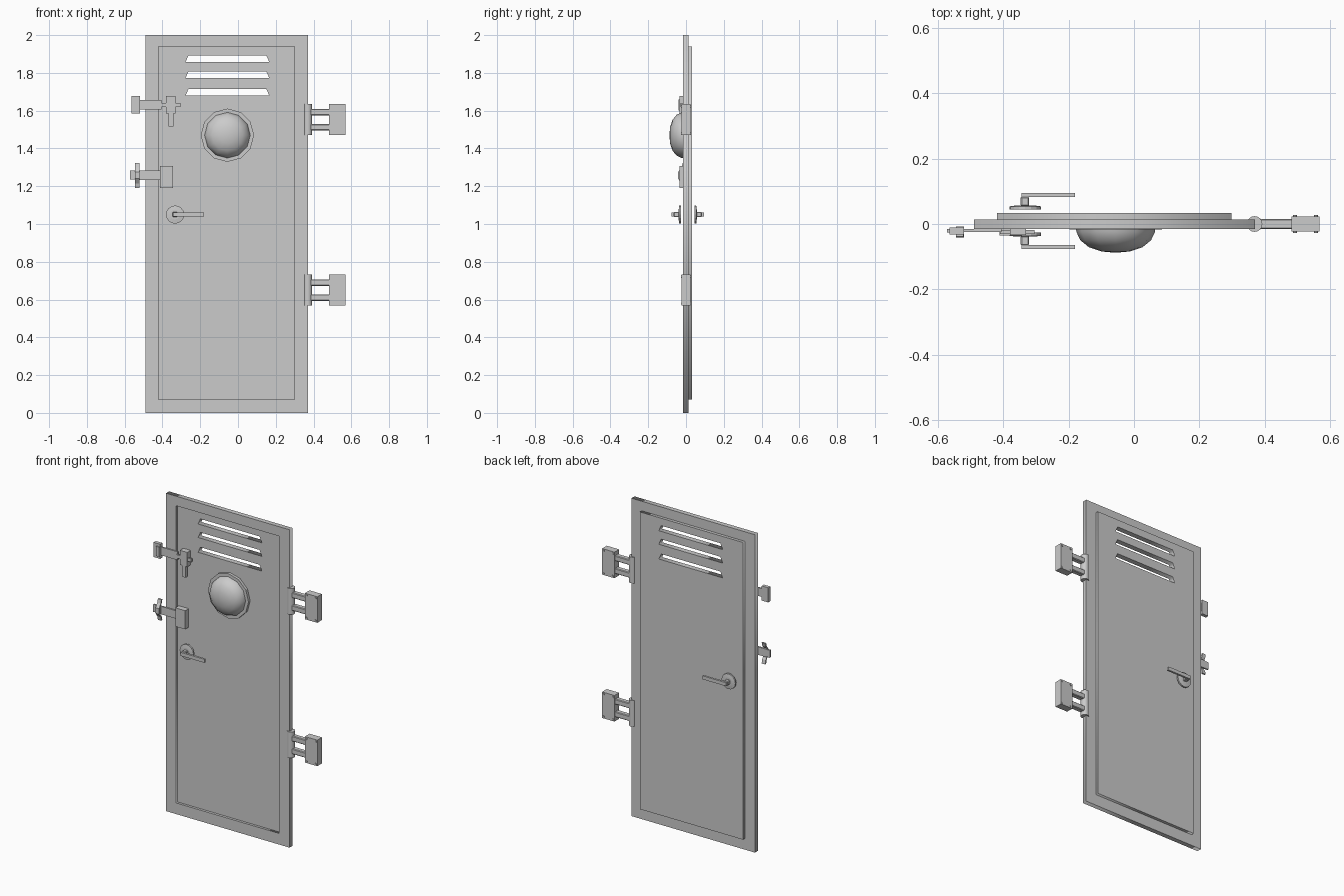
import bpy, bmesh, math

if "Cube" in bpy.data.objects:
    bpy.data.objects.remove(bpy.data.objects["Cube"])


def rect(x0, x1, z0, z1):
    return [(x0, z0), (x1, z0), (x1, z1), (x0, z1)]


def plate(name, outlines, y0, y1):
    """Flat plate in the XZ plane; later outlines inside the first become holes."""
    cu = bpy.data.curves.new(name, 'CURVE')
    cu.dimensions = '2D'
    cu.fill_mode = 'BOTH'
    cu.extrude = (y1 - y0) / 2
    for pts in outlines:
        s = cu.splines.new('POLY')
        s.points.add(len(pts) - 1)
        for p, (x, z) in zip(s.points, pts):
            p.co = (x, z, 0, 1)
        s.use_cyclic_u = True
    ob = bpy.data.objects.new(name, cu)
    ob.location = (0, (y0 + y1) / 2, 0)
    ob.rotation_euler = (math.pi / 2, 0, 0)
    bpy.context.collection.objects.link(ob)
    bpy.ops.object.select_all(action='DESELECT')
    bpy.context.view_layer.objects.active = ob
    ob.select_set(True)
    bpy.ops.object.convert(target='MESH')
    return bpy.context.object


def box(name, x0, x1, y0, y1, z0, z1, bevel=0):
    bpy.ops.mesh.primitive_cube_add(size=1, location=((x0 + x1) / 2, (y0 + y1) / 2, (z0 + z1) / 2))
    ob = bpy.context.object
    ob.name = name
    ob.scale = (x1 - x0, y1 - y0, z1 - z0)
    bpy.ops.object.transform_apply(location=False, rotation=False, scale=True)
    if bevel:
        m = ob.modifiers.new('bevel', 'BEVEL')
        m.width, m.segments = bevel, 1
    return ob


def lathe(name, profile, x, z, n):
    """Spin (radius, y) points around a y-directed axis through x, z."""
    bm = bmesh.new()
    vs = [bm.verts.new((x + r, y, z)) for r, y in profile]
    es = [bm.edges.new(e) for e in zip(vs, vs[1:])]
    bmesh.ops.spin(bm, geom=vs + es, cent=(x, 0, z), axis=(0, 1, 0),
                   angle=2 * math.pi, steps=n, use_duplicate=False)
    bmesh.ops.remove_doubles(bm, verts=bm.verts, dist=1e-5)
    bmesh.ops.recalc_face_normals(bm, faces=bm.faces)
    me = bpy.data.meshes.new(name)
    bm.to_mesh(me)
    bm.free()
    ob = bpy.data.objects.new(name, me)
    bpy.context.collection.objects.link(ob)
    return ob


# Door leaf: rim, and a panel set back with three vent slots
inner = rect(-0.42, 0.298, 0.07, 1.94)
plate('door_rim', [rect(-0.49, 0.37, 0, 2), inner], -0.016, 0.014)
slots = [[(-0.278, z), (0.166, z), (0.15, z + 0.036), (-0.262, z + 0.036)]
         for z in (1.679, 1.772, 1.857)]
plate('door_panel', [inner] + slots, 0.0, 0.033)

# Domed porthole with its flange
lathe('porthole_flange', [(0, 0.001), (0.141, 0.001), (0.141, -0.017), (0.12, -0.017), (0, -0.017)],
      -0.056, 1.47, 12)
dome = lathe('porthole_dome', [(0, -0.01), (0.122, -0.01), (0.12, -0.025), (0.108, -0.05),
                               (0.082, -0.071), (0.044, -0.084), (0, -0.088)], -0.056, 1.47, 12)
bpy.ops.object.select_all(action='DESELECT')
bpy.context.view_layer.objects.active = dome
dome.select_set(True)
bpy.ops.object.shade_smooth_by_angle(angle=math.radians(40))

# Hinges: knuckle, two arms and a bolted wall block
for n, z in (('upper', 1.552), ('lower', 0.65)):
    bpy.ops.mesh.primitive_cylinder_add(vertices=16, radius=0.024, depth=0.164, location=(0.369, 0, z))
    bpy.context.object.name = n + '_hinge_knuckle'
    bpy.ops.object.shade_smooth_by_angle()
    for s in (-1, 1):
        zc = z + s * 0.04
        box(n + '_hinge_arm', 0.37, 0.49, -0.016, 0.016, zc - 0.017, zc + 0.017, 0.004)
    box(n + '_hinge_block', 0.482, 0.568, -0.023, 0.023, z - 0.082, z + 0.082)
    for bx in (0.493, 0.557):
        for s in (-1, 1):
            bpy.ops.mesh.primitive_cylinder_add(vertices=8, radius=0.006, depth=0.054,
                                                location=(bx, 0, z + s * 0.071), rotation=(math.pi / 2, 0, 0))
            bpy.context.object.name = n + '_hinge_bolt'

# Lever handles on both sides: rosette, stem and lever, mirrored about the panel middle
mid = 0.009
for n, s in (('front', -1), ('back', 1)):
    def ys(a, b):
        return sorted((mid + s * a, mid + s * b))
    lathe(n + '_rosette', [(0, mid + s * 0.035), (0.048, mid + s * 0.035), (0.048, mid + s * 0.045),
                           (0.026, mid + s * 0.048), (0, mid + s * 0.048)], -0.333, 1.05, 16)
    box(n + '_handle_stem', -0.347, -0.321, *ys(0.045, 0.075), 1.036, 1.064, 0.004)
    box(n + '_handle_lever', -0.345, -0.18, *ys(0.073, 0.086), 1.039, 1.061)

# Upper sliding latch
box('latch_keeper', -0.565, -0.52, -0.032, -0.01, 1.585, 1.677)
box('latch_keeper_plate', -0.545, -0.522, -0.039, -0.03, 1.6, 1.66)
box('latch_bar', -0.53, -0.405, -0.024, -0.015, 1.605, 1.657)
box('latch_rod', -0.41, -0.305, -0.03, -0.019, 1.62, 1.641)
box('latch_body', -0.38, -0.33, -0.034, 0.0, 1.586, 1.677)
box('latch_thumb', -0.367, -0.341, -0.034, -0.017, 1.515, 1.588)

# Lower bolt with a bowed catch
box('bolt_body', -0.412, -0.343, -0.035, 0.0, 1.19, 1.307)
box('bolt_bar', -0.545, -0.41, -0.025, -0.015, 1.234, 1.284)
box('bolt_tip', -0.572, -0.52, -0.026, -0.016, 1.236, 1.283)
bow = [(-0.018, 1.19), (-0.024, 1.215), (-0.042, 1.24), (-0.042, 1.275), (-0.024, 1.3), (-0.018, 1.322)]
bm = bmesh.new()
loop = bow + [(y + 0.01, z) for y, z in reversed(bow)]
face = bm.faces.new([bm.verts.new((-0.545, y, z)) for y, z in loop])
ext = bmesh.ops.extrude_face_region(bm, geom=[face], use_keep_orig=True)
bmesh.ops.translate(bm, vec=(0.024, 0, 0), verts=[v for v in ext['geom'] if isinstance(v, bmesh.types.BMVert)])
bmesh.ops.recalc_face_normals(bm, faces=bm.faces)
me = bpy.data.meshes.new('bolt_catch')
bm.to_mesh(me)
bm.free()
bpy.context.collection.objects.link(bpy.data.objects.new('bolt_catch', me))
